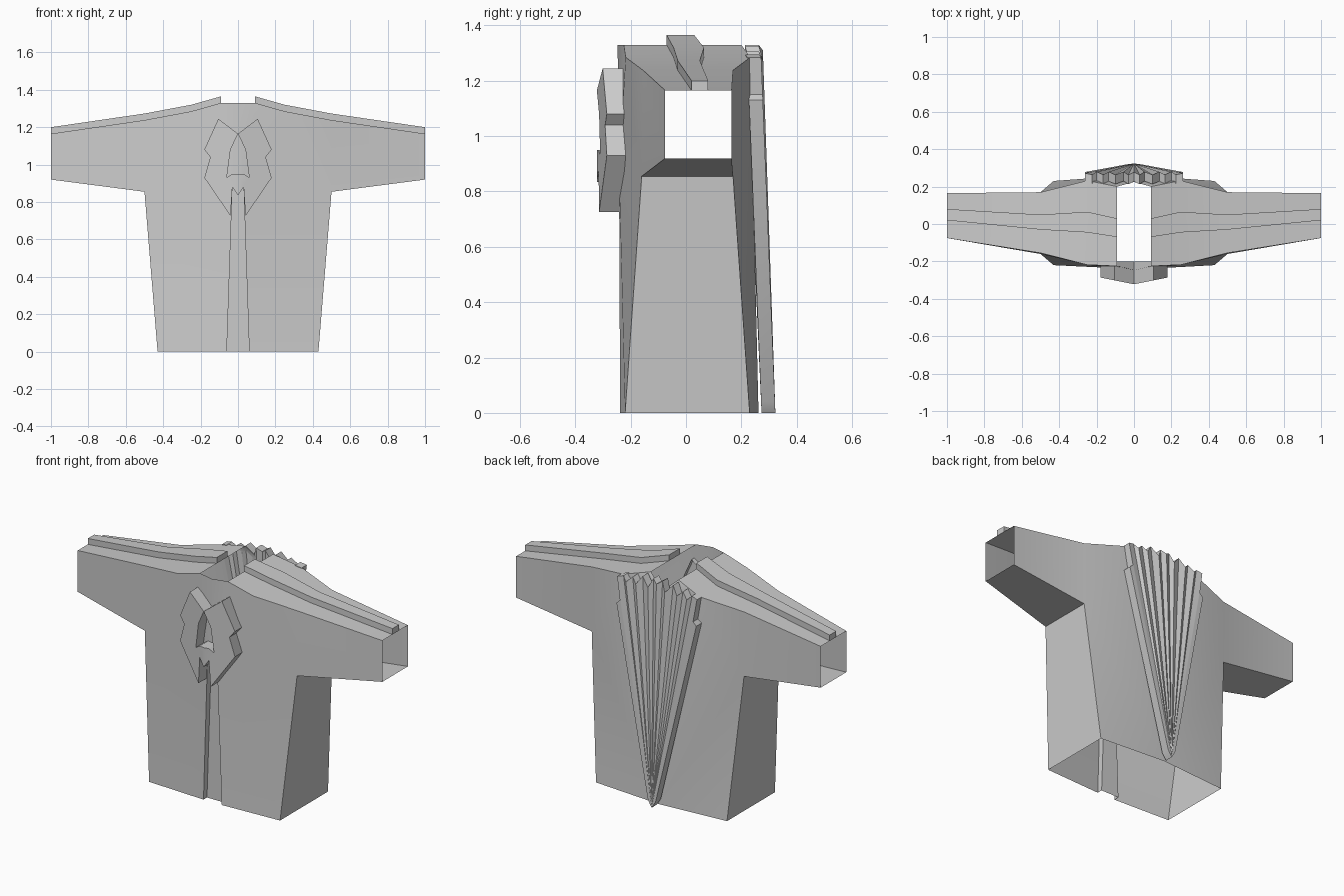
import bpy, bmesh, math

if "Cube" in bpy.data.objects:
    bpy.data.objects.remove(bpy.data.objects["Cube"])

cloth = bpy.data.materials.new("grey_cloth")
cloth.diffuse_color = (0.6, 0.6, 0.6, 1)
cloth.use_nodes = True
cloth.node_tree.nodes["Principled BSDF"].inputs["Base Color"].default_value = cloth.diffuse_color


def make(name, verts, faces, mirror=True, angle=30):
    """Build a half mesh, mirror it across x = 0, weld and shade it."""
    bm = bmesh.new()
    vs = [bm.verts.new(v) for v in verts]
    for f in faces:
        bm.faces.new([vs[i] for i in f])
    if mirror:
        ms = [bm.verts.new((-x, y, z)) for x, y, z in verts]
        for f in faces:
            bm.faces.new([ms[i] for i in reversed(f)])
    bmesh.ops.remove_doubles(bm, verts=bm.verts, dist=1e-4)
    bmesh.ops.recalc_face_normals(bm, faces=bm.faces)
    me = bpy.data.meshes.new(name)
    bm.to_mesh(me)
    bm.free()
    me.materials.append(cloth)
    ob = bpy.data.objects.new(name, me)
    bpy.context.collection.objects.link(ob)
    bpy.ops.object.select_all(action='DESELECT')
    bpy.context.view_layer.objects.active = ob
    ob.select_set(True)
    bpy.ops.object.shade_smooth_by_angle(angle=math.radians(angle))
    return ob


# Shirt shell: open at the hem, cuffs and neck
P = {
    # front
    "hem": (.43, -.22, 0), "pit": (.5, -.16, .855),
    "cuff_lo": (1, -.075, .92), "cuff_hi": (1, -.075, 1.165),
    "arm": (.5, -.155, 1.238), "shoulder": (.25, -.218, 1.285),
    "neck": (.09, -.225, 1.33), "collar": (0, -.247, 1.33),
    "g_hem": (.06, -.238, 0), "g_top": (.03, -.242, .88), "g_mid": (0, -.243, .835),
    # groove floor
    "f_hem": (.06, -.205, 0), "f_top": (.03, -.205, .88),
    "f_mid": (0, -.205, .835), "f_low": (0, -.205, 0),
    # back
    "b_hem": (.43, .23, 0), "b_pit": (.5, .17, .855),
    "b_cuff_lo": (1, .165, .92), "b_cuff_hi": (1, .165, 1.165),
    "b_arm": (.5, .17, 1.238), "b_shoulder": (.25, .232, 1.285),
    "b_neck": (.09, .2, 1.33), "b_collar": (0, .225, 1.25), "b_low": (0, .262, 0),
}
F = [
    "collar neck g_top g_mid", "neck shoulder g_top", "shoulder pit g_top",
    "g_top pit hem g_hem", "shoulder arm pit", "arm cuff_hi cuff_lo pit",
    "g_hem f_hem f_top g_top", "g_top f_top f_mid g_mid", "f_hem f_low f_mid f_top",
    "hem pit b_pit b_hem", "pit cuff_lo b_cuff_lo b_pit",
    "neck b_neck b_shoulder shoulder", "shoulder b_shoulder b_arm arm",
    "arm b_arm b_cuff_hi cuff_hi",
    "b_collar b_low b_shoulder", "b_neck b_collar b_shoulder",
    "b_low b_hem b_pit", "b_low b_pit b_shoulder",
    "b_shoulder b_pit b_arm", "b_arm b_pit b_cuff_lo b_cuff_hi",
]
keys = list(P)
make("shirt", list(P.values()), [[keys.index(k) for k in f.split()] for f in F])

# Raised stripes along the tops of the sleeves
stations = [(.09, -.07, .03, 1.33), (.25, -.045, .065, 1.285),
            (.5, -.03, .05, 1.238), (1, .02, .08, 1.165)]
verts, faces = [], []
for x, y0, y1, z in stations:
    verts += [(x, y0, z), (x, y0, z + .035), (x, y1, z + .035), (x, y1, z)]
for i in range(0, 12, 4):
    for j in range(3):
        faces.append((i + j, i + j + 1, i + j + 5, i + j + 4))
faces += [(0, 1, 2, 3), (12, 13, 14, 15)]
make("sleeve_stripes", verts, faces)

# Chest emblem: two mirrored halves extruded from a folded outline
outline = [(0, 1.165), (.105, 1.245), (.18, 1.08), (.148, 1.04), (.18, .93),
           (.04, .725), (.03, .88), (0, .835), (0, .95), (.03, .95),
           (.06, .93), (.04, 1.08)]
n = len(outline)
verts = [(x, -.322 + .2 * x, z) for x, z in outline] + [(x, -.2, z) for x, z in outline]
faces = [list(range(n))]
for i in range(n):
    j = (i + 1) % n
    if i != 7:                       # the halves join on the centre line
        faces.append((i, j, j + n, i + n))
make("chest_emblem", verts, faces)

# Pleated back panel: a fan from the hem to a jagged top edge
rim = [(0, 1.31), (.03, 1.33), (.055, 1.275), (.1, 1.325), (.135, 1.275),
       (.165, 1.305), (.2, 1.27), (.225, 1.295), (.262, 1.285), (.24, 1.15),
       (.262, 1.13), (.025, .04), (0, 0)]
n = len(rim)


def panel_y(i, z):
    fold = .007 * (-1) ** i if i < 8 else 0
    return .323 - .04 * z + fold


verts = [(x, panel_y(i, z), z) for i, (x, z) in enumerate(rim)]
verts += [(x, y - .05, z) for x, y, z in verts]
faces = []
for i in range(n - 2):               # pleats meet at the tip
    faces.append((n - 1, i, i + 1))
    faces.append((2 * n - 1, i + n + 1, i + n))
for i in range(n - 1):               # rim wall
    faces.append((i, i + 1, i + 1 + n, i + n))
make("back_panel", verts, faces)
